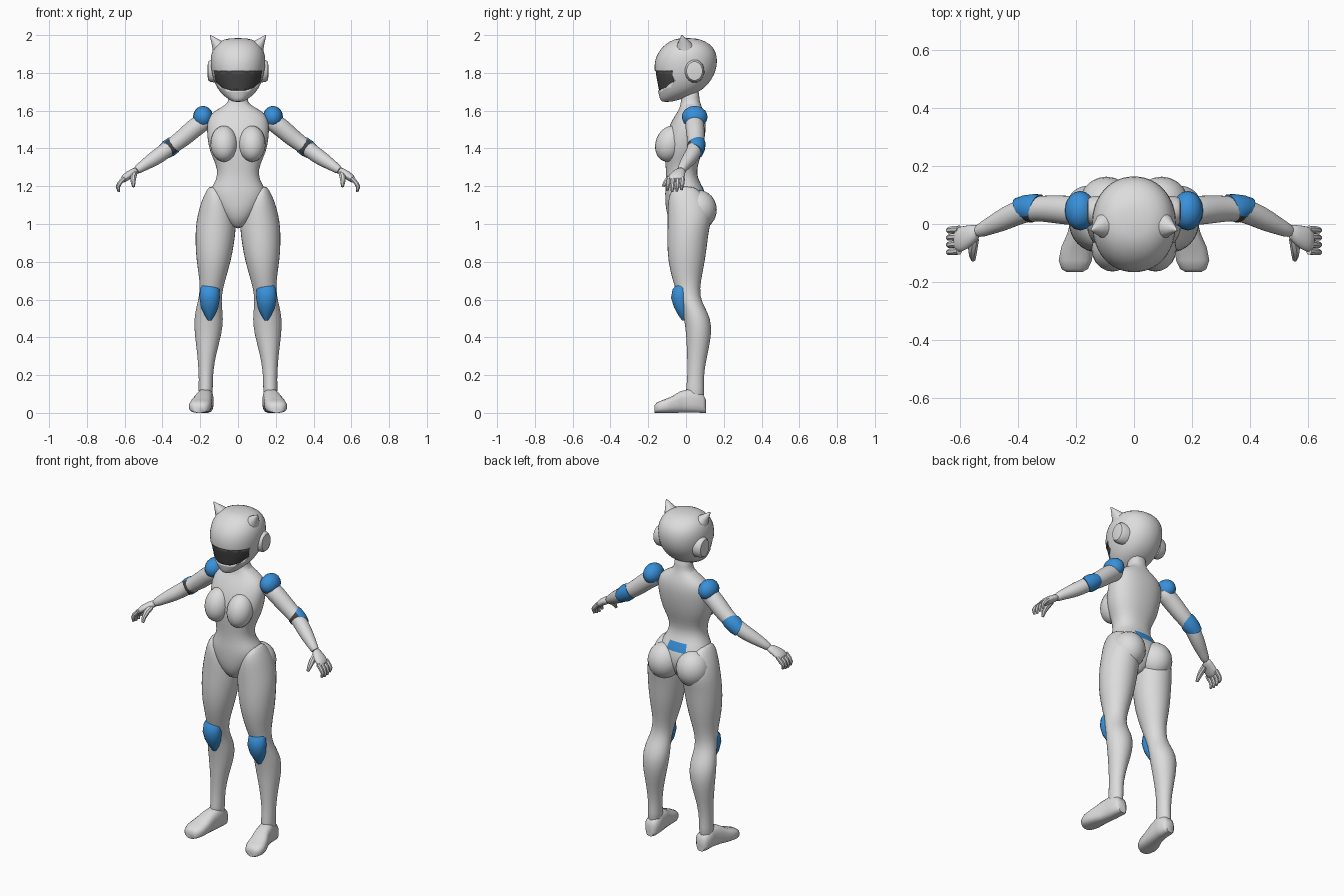
import bpy, bmesh
from math import sin, cos, pi, radians
from mathutils import Vector, Matrix

if "Cube" in bpy.data.objects:
    bpy.data.objects.remove(bpy.data.objects["Cube"])


def material(name, rgb):
    m = bpy.data.materials.new(name)
    m.use_nodes = True
    m.diffuse_color = (*rgb, 1)
    m.node_tree.nodes["Principled BSDF"].inputs["Base Color"].default_value = (*rgb, 1)
    return m


grey = material("light grey", (0.72, 0.72, 0.72))
blue = material("blue", (0.04, 0.28, 0.7))
dark = material("dark grey", (0.06, 0.06, 0.06))


def finish(name, bm, mats, mirror=False, subdiv=0, angle=40):
    """Turn a bmesh into a smooth object, optionally mirrored across x."""
    bmesh.ops.recalc_face_normals(bm, faces=bm.faces)
    mesh = bpy.data.meshes.new(name)
    bm.to_mesh(mesh)
    bm.free()
    ob = bpy.data.objects.new(name, mesh)
    bpy.context.collection.objects.link(ob)
    for m in mats:
        mesh.materials.append(m)
    bpy.ops.object.select_all(action="DESELECT")
    ob.select_set(True)
    bpy.context.view_layer.objects.active = ob
    bpy.ops.object.shade_smooth_by_angle(angle=radians(angle))
    if mirror:
        ob.modifiers.new("mirror", "MIRROR").use_mirror_merge = False
    if subdiv:
        ob.modifiers.new("smooth", "SUBSURF").levels = subdiv
        ob.modifiers["smooth"].render_levels = subdiv
    return ob


def loft(rings, sides=16, power=1.0):
    """Skin rings of (centre, u axis, v axis); power below 1 gives squarer rings."""
    def p(t):
        return abs(t) ** power * (1 if t > 0 else -1)
    bm = bmesh.new()
    loops = []
    for c, u, v in rings:
        angles = [2 * pi * (i + 0.5) / sides for i in range(sides)]
        loops.append([bm.verts.new(Vector(c) + Vector(u) * p(cos(a)) + Vector(v) * p(sin(a)))
                      for a in angles])
    for a, b in zip(loops, loops[1:]):
        for i in range(sides):
            j = (i + 1) % sides
            bm.faces.new((a[i], a[j], b[j], b[i]))
    bm.faces.new(loops[0])
    bm.faces.new(loops[-1])
    return bm


def level(z, x0, x1, y0, y1):
    """Horizontal ring from its extents."""
    return ((x0 + x1) / 2, (y0 + y1) / 2, z), ((x1 - x0) / 2, 0, 0), (0, (y1 - y0) / 2, 0)


def tube(path):
    """Rings square to a path of (x, y, z, radius)."""
    pts = [Vector(q[:3]) for q in path]
    rings = []
    for i, q in enumerate(path):
        t = (pts[min(i + 1, len(pts) - 1)] - pts[max(i - 1, 0)]).normalized()
        back = (Vector((0, 1, 0)) - t * t.y).normalized()
        rings.append((pts[i], back * q[3], t.cross(back) * q[3]))
    return rings


def ball(centre, radii, tilt=0, u=20, v=12):
    bm = bmesh.new()
    m = Matrix.Translation(centre) @ Matrix.Rotation(radians(tilt), 4, "X") @ Matrix.Diagonal((*radii, 1))
    bmesh.ops.create_uvsphere(bm, u_segments=u, v_segments=v, radius=1, matrix=m)
    return bm


# Torso and neck, with the blue tail patch on the lower back
torso_rings = [(0.975, .03, -.06, .05), (1.04, .085, -.1, .1), (1.1, .13, -.11, .12),
               (1.165, .16, -.112, .105), (1.21, .128, -.108, .08), (1.26, .107, -.105, .055),
               (1.32, .118, -.11, .065), (1.38, .15, -.115, .085), (1.45, .163, -.115, .1),
               (1.53, .168, -.085, .108), (1.58, .15, -.055, .1), (1.61, .105, -.035, .088),
               (1.635, .058, -.03, .078), (1.66, .05, -.025, .07), (1.73, .048, -.025, .07)]
bm = loft([level(z, -w, w, f, b) for z, w, f, b in torso_rings], 24, 0.88)
for f in bm.faces:
    c = f.calc_center_median()
    if 1.165 < c.z < 1.21 and c.y > 0 and abs(c.x) < 0.06:
        f.material_index = 1
finish("torso", bm, [grey, blue], subdiv=1)
finish("bust", ball((.074, -.085, 1.425), (.072, .076, .098), -20), [grey], mirror=True)
finish("buttocks", ball((.095, .065, 1.075), (.095, .098, .105)), [grey], mirror=True)

# Legs
leg_rings = [(1.2, .12, .152, -.05, .04), (1.17, .07, .172, -.085, .08), (1.12, .03, .196, -.098, .12),
             (1.05, .01, .216, -.1, .145), (.98, .008, .227, -.1, .125), (.9, .018, .228, -.102, .115),
             (.8, .036, .222, -.097, .102), (.7, .068, .203, -.072, .08), (.62, .086, .206, -.045, .072),
             (.56, .084, .222, -.022, .1), (.5, .076, .234, -.012, .132), (.42, .084, .232, 0, .138),
             (.32, .113, .217, .004, .117), (.22, .132, .209, .008, .096), (.14, .132, .208, .002, .095),
             (.05, .135, .212, -.01, .1)]
finish("legs", loft([level(*r) for r in leg_rings]), [grey], mirror=True, subdiv=1)

# Feet: upright rings from heel to toe
foot_rings = [(.105, .17, .025, .07), (.09, .17, .04, .1), (.03, .172, .042, .13), (-.03, .183, .046, .115),
              (-.08, .195, .056, .085), (-.125, .202, .058, .068), (-.155, .204, .046, .056),
              (-.166, .205, .026, .04)]
finish("feet", loft([((x, y, h / 2), (w, 0, 0), (0, 0, h / 2)) for y, x, w, h in foot_rings], 16, 0.7),
       [grey], mirror=True, angle=50)

# Knee pads
pad_rings = [(.685, .038, -.045), (.655, .052, -.072), (.61, .055, -.08), (.56, .047, -.065),
             (.515, .026, -.04), (.49, .01, -.022)]
finish("knee_pads", loft([level(z, .15 - w, .15 + w, f, .015) for z, w, f in pad_rings]),
       [blue], mirror=True)

# Arms
arm = [(.14, .045, 1.56, .045), (.2, .045, 1.535, .052), (.26, .05, 1.482, .05), (.31, .053, 1.44, .046),
       (.36, .052, 1.407, .042), (.41, .035, 1.368, .042), (.46, .01, 1.335, .038), (.51, -.014, 1.303, .027),
       (.545, -.03, 1.278, .023)]
finish("arms", loft(tube(arm)), [grey], mirror=True, subdiv=1)
finish("shoulder_pads", ball((.185, .046, 1.567), (.053, .068, .058), 0, 16, 10), [blue], mirror=True)

# Elbow cups: wide behind, narrow in front with a dark inner strap
along = Vector((.8, -.12, -.59)).normalized()
side = Vector((0, 1, 0)) - along * along.y
up = along.cross(side)
cup = []
for s, r in ((-.032, .043), (-.018, .048), (.01, .049), (.034, .043)):
    cup.append((Vector((.358, .053, 1.407)) + along * s, side * r + along * s * 0.6, up * r))
bm = loft(cup)
for f in bm.faces:
    f.normal_update()
    if f.calc_center_median().y < 0.025:
        f.material_index = 1
finish("elbow_pads", bm, [blue, dark], mirror=True)

# Hands: palm, four fingers and a thumb
palm = [((.53, -.024, 1.288), .024, .02), ((.56, -.04, 1.27), .038, .023),
        ((.595, -.053, 1.248), .047, .022), ((.618, -.056, 1.226), .043, .017)]
down = Vector((.55, 0, .83))
finish("palms", loft([(c, (0, w, 0), down * t) for c, w, t in palm], 12), [grey], mirror=True, subdiv=1)
for i, name in enumerate(("little", "ring", "middle", "index")):
    y = -.018 - .025 * i
    reach = (.008, 0, -.002, .003)[i]
    path = [(.602, y, 1.243, .013), (.626, y - .002, 1.217, .013),
            (.636, y - .004, 1.195 + reach, .011), (.631, y - .006, 1.172 + reach, .007)]
    finish(name + "_fingers", loft(tube(path), 8), [grey], mirror=True)
thumb = [(.55, -.05, 1.265, .017), (.555, -.085, 1.245, .017), (.555, -.108, 1.222, .013),
         (.553, -.122, 1.198, .008)]
finish("thumbs", loft(tube(thumb), 8), [grey], mirror=True)

# Helmet with a visor opening cut out of it
head_rings = [(1.645, .025, -.13, -.08), (1.665, .058, -.14, -.01), (1.695, .095, -.147, .068),
              (1.74, .122, -.155, .12), (1.79, .138, -.166, .152), (1.84, .146, -.17, .166),
              (1.89, .146, -.16, .166), (1.935, .132, -.13, .148), (1.968, .1, -.088, .105),
              (1.985, .05, -.04, .05)]


def head_loft(scale):
    bm = loft([level(z, -w, w, f, b) for z, w, f, b in head_rings], 24, 0.95)
    bmesh.ops.scale(bm, vec=(scale,) * 3, verts=bm.verts, space=Matrix.Translation((0, 0, -1.78)))
    return bm


helmet = finish("helmet", head_loft(1.0), [grey], subdiv=1)
visor = finish("visor", head_loft(0.97), [dark], subdiv=1)

half = [(.128, 1.81), (.118, 1.755), (.085, 1.722), (.04, 1.708)]
outline = half + [(-x, z) for x, z in reversed(half)]
bm = bmesh.new()
face = bm.faces.new([bm.verts.new((x, -.3, z)) for x, z in outline])
out = bmesh.ops.extrude_face_region(bm, geom=[face])
bmesh.ops.translate(bm, vec=(0, .27, 0), verts=[g for g in out["geom"] if isinstance(g, bmesh.types.BMVert)])
cutter = finish("visor_cutter", bm, [dark])
cutter.hide_render = True
cutter.hide_set(True)
cutter.display_type = "WIRE"
for ob, op in ((helmet, "DIFFERENCE"), (visor, "INTERSECT")):
    cut = ob.modifiers.new("opening", "BOOLEAN")
    cut.operation = op
    cut.object = cutter
    cut.solver = "EXACT"

# Pointed ears and round side discs
ear = [((.075, .005, 1.895), .068, .075), ((.1, -.002, 1.935), .042, .05),
       ((.125, -.012, 1.97), .02, .025), ((.148, -.022, 2.0), .002, .002)]
finish("ears", loft([(c, Vector((.8, 0, -.6)) * u, (0, v, 0)) for c, u, v in ear], 12), [grey], mirror=True)
disc = [(.11, .062), (.145, .06), (.158, .05), (.161, .03)]
finish("ear_discs", loft([((x, .045, 1.81), (0, r * .85, 0), (0, 0, r)) for x, r in disc]), [grey], mirror=True)
